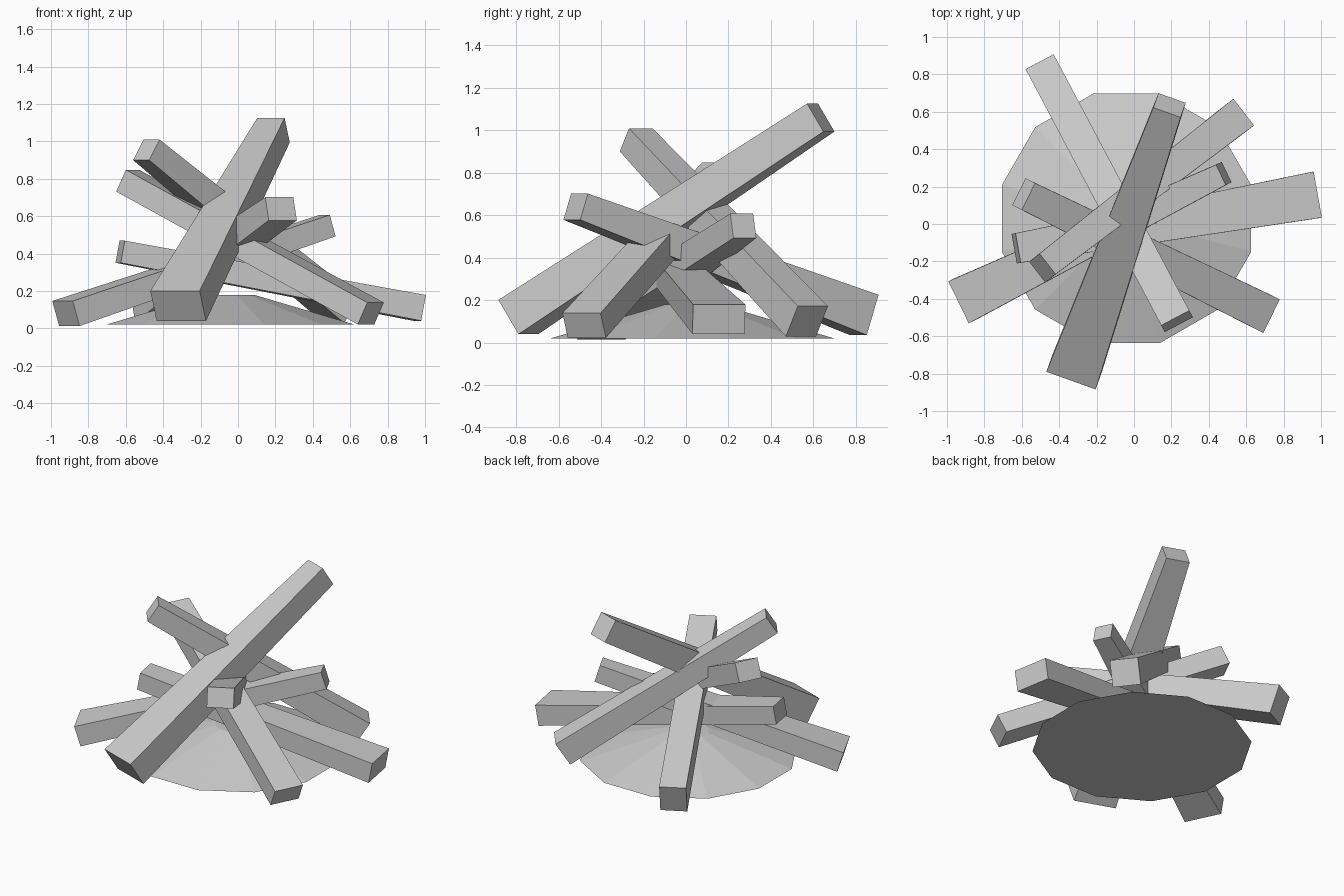
import bpy, bmesh, math
from mathutils import Vector, Matrix

cube = bpy.data.objects.get("Cube")
if cube:
    bpy.data.objects.remove(cube)

grey = bpy.data.materials.new("plain grey")
grey.use_nodes = True
COLOUR = (0.6, 0.6, 0.6, 1)
grey.diffuse_color = COLOUR
grey.node_tree.nodes["Principled BSDF"].inputs["Base Color"].default_value = COLOUR


def add_object(name, bm):
    bmesh.ops.recalc_face_normals(bm, faces=bm.faces)
    mesh = bpy.data.meshes.new(name)
    bm.to_mesh(mesh)
    bm.free()
    mesh.materials.append(grey)
    obj = bpy.data.objects.new(name, mesh)
    bpy.context.collection.objects.link(obj)
    return obj


def log(name, low, high, low_size, high_size, low_roll=0, high_roll=0):
    """Tapered square log; sizes are (width, thickness) at each end."""
    low, high = Vector(low), Vector(high)
    axis = (high - low).normalized()
    side = axis.cross(Vector((0, 0, 1))).normalized()
    up = side.cross(axis)
    bm = bmesh.new()
    bmesh.ops.create_cube(bm, size=1)
    for v in bm.verts:
        at_top = v.co.z > 0
        centre, size, roll = (high, high_size, high_roll) if at_top else (low, low_size, low_roll)
        offset = side * v.co.x * size[0] + up * v.co.y * size[1]
        v.co = centre + Matrix.Rotation(math.radians(roll), 3, axis) @ offset
    return add_object(name, bm)


# Low ash mound under the logs
bm = bmesh.new()
bmesh.ops.create_cone(bm, cap_ends=True, segments=12, radius1=0.69, radius2=0.13, depth=0.16,
                      matrix=Matrix.Translation((-0.04, 0.03, 0.1)) @ Matrix.Rotation(math.radians(15), 4, "Z"))
add_object("ash_mound", bm)

# Six logs crossing over the mound
log("large_front_log", (-0.32, -0.79, 0.12), (0.19, 0.635, 1.06), (0.28, 0.19), (0.155, 0.155))
log("back_left_log", (0.55, 0.57, 0.10), (-0.49, -0.235, 0.955), (0.18, 0.17), (0.14, 0.13))
log("front_left_log", (0.71, -0.48, 0.08), (-0.59, 0.16, 0.79), (0.20, 0.13), (0.16, 0.13))
log("left_side_log", (0.97, 0.155, 0.11), (-0.63, -0.13, 0.41), (0.25, 0.14), (0.16, 0.12))
log("right_side_log", (-0.92, -0.41, 0.08), (0.48, 0.27, 0.55), (0.25, 0.14), (0.12, 0.12))
log("back_right_log", (-0.49, 0.84, 0.13), (0.23, -0.52, 0.64), (0.17, 0.20), (0.17, 0.13))
